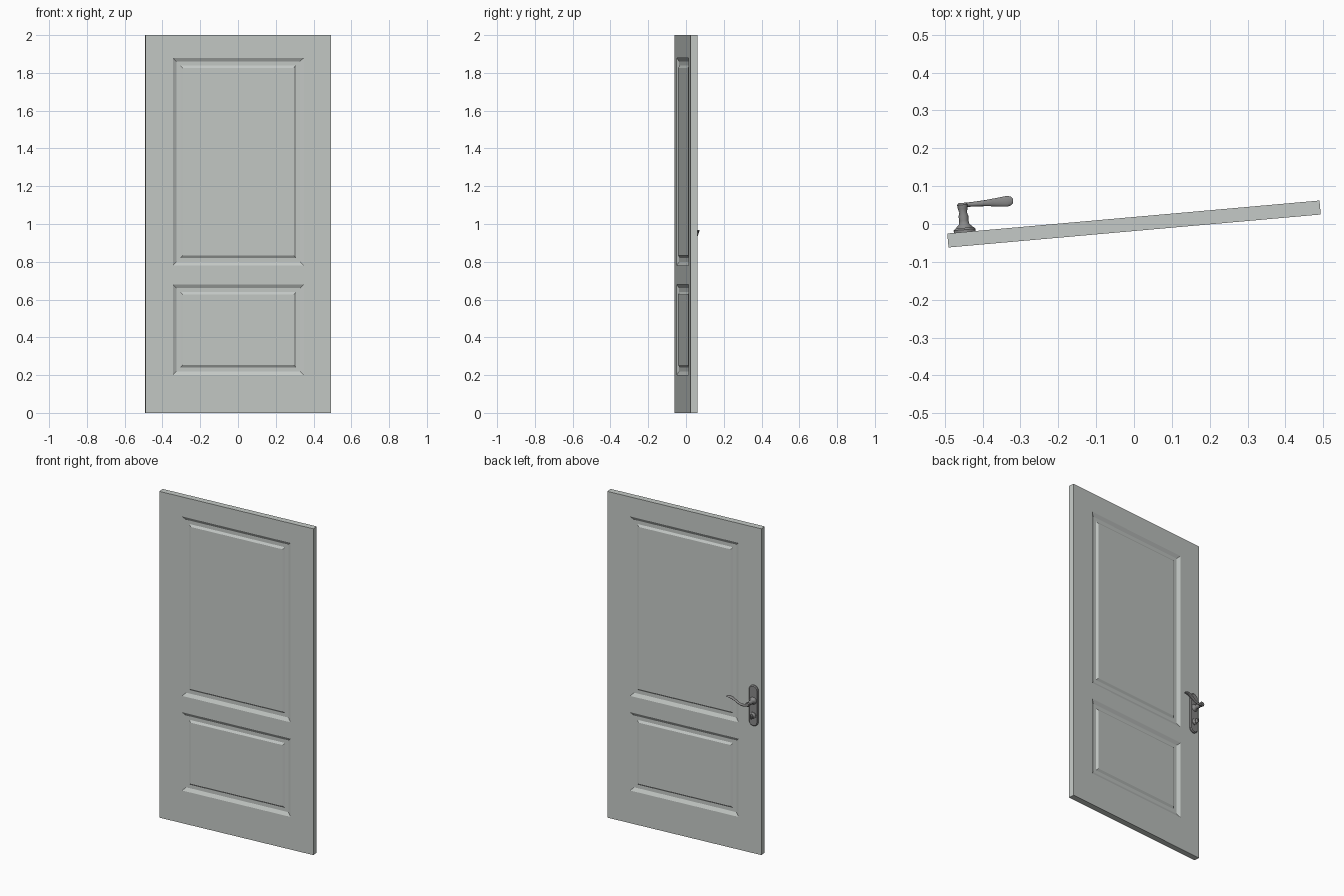
import bpy, bmesh, math
from mathutils import Matrix, Vector

if "Cube" in bpy.data.objects:
    bpy.data.objects.remove(bpy.data.objects["Cube"])

ANGLE = math.radians(5.06)          # door stands slightly ajar
W, T, H = 0.4935, 0.0185, 2.0       # half width, half thickness, height
HX = -0.447                         # handle axis in door space


def material(name, col):
    m = bpy.data.materials.new(name)
    m.diffuse_color = (*col, 1)
    m.use_nodes = True
    m.node_tree.nodes["Principled BSDF"].inputs["Base Color"].default_value = m.diffuse_color
    return m


paint = material("pale grey paint", (0.56, 0.59, 0.57))
metal = material("dark grey metal", (0.25, 0.25, 0.25))


def finish(bm, name, mat, smooth=False):
    bmesh.ops.recalc_face_normals(bm, faces=bm.faces)
    bm.transform(Matrix.Rotation(ANGLE, 4, 'Z'))
    me = bpy.data.meshes.new(name)
    bm.to_mesh(me)
    bm.free()
    ob = bpy.data.objects.new(name, me)
    bpy.context.collection.objects.link(ob)
    me.materials.append(mat)
    if smooth:
        bpy.context.view_layer.objects.active = ob
        ob.select_set(True)
        bpy.ops.object.shade_smooth_by_angle(angle=math.radians(40))
        ob.select_set(False)
    return ob


def skin(bm, rings):
    """Join rings of points into a capped tube."""
    vs = [[bm.verts.new(p) for p in r] for r in rings]
    n = len(vs[0])
    for a, b in zip(vs, vs[1:]):
        for i in range(n):
            bm.faces.new((a[i], a[(i + 1) % n], b[(i + 1) % n], b[i]))
    bm.faces.new(vs[0])
    bm.faces.new(vs[-1])


def turned(name, z, profile, n=20):
    """Lathe (radius, distance from door) pairs about an axis pointing out of the back."""
    bm = bmesh.new()
    skin(bm, [[(HX + r * math.cos(2 * math.pi * i / n), T + d,
                z + r * math.sin(2 * math.pi * i / n)) for i in range(n)]
              for r, d in profile])
    finish(bm, name, metal, True)


# door leaf: grid of quads, extruded, with recessed mouldings on both sides
bm = bmesh.new()
xs = [-W, -0.348, 0.348, W]
zs = [0, 0.20, 0.68, 0.78, 1.88, H]
grid = [[bm.verts.new((x, -T, z)) for x in xs] for z in zs]
for j in range(5):
    for i in range(3):
        bm.faces.new((grid[j][i], grid[j][i + 1], grid[j + 1][i + 1], grid[j + 1][i]))
ext = bmesh.ops.extrude_face_region(bm, geom=bm.faces[:], use_keep_orig=True)
bmesh.ops.translate(bm, vec=(0, 2 * T, 0),
                    verts=[v for v in ext["geom"] if isinstance(v, bmesh.types.BMVert)])
bmesh.ops.recalc_face_normals(bm, faces=bm.faces)
panels = [f for f in bm.faces if abs(f.normal.y) > 0.9
          and abs(f.calc_center_median().x) < 0.1
          and (0.3 < f.calc_center_median().z < 0.6 or 1 < f.calc_center_median().z < 1.6)]
for width, depth in ((0.02, -0.011), (0.021, 0.0), (0.012, 0.008)):
    bmesh.ops.inset_individual(bm, faces=panels, thickness=width, depth=depth,
                               use_even_offset=True)
finish(bm, "door_leaf", paint)


# handle plate: rounded slab with a chamfered rim
def outline(r, d, zc=0.908, half=0.125, n=12):
    pts = []
    for s in (1, -1):
        for i in range(n + 1):
            a = math.pi * i / n + (0 if s > 0 else math.pi)
            pts.append((HX + r * math.cos(a), T + d,
                        zc + s * (half - 0.029) + r * math.sin(a)))
    return pts


bm = bmesh.new()
skin(bm, [outline(0.029, 0), outline(0.029, 0.006), outline(0.024, 0.011)])
finish(bm, "handle_plate", metal, True)

# spindle, flared at the plate and at the lever
turned("handle_spindle", 0.94, [(0.022, 0.009), (0.021, 0.014), (0.014, 0.02), (0.012, 0.03),
                                (0.013, 0.042), (0.010, 0.052), (0.013, 0.062),
                                (0.014, 0.072), (0.010, 0.077)])

# wavy lever: (x along door, height, half depth, half height)
lever = [(-0.013, 0.940, 0.004, 0.006), (-0.004, 0.938, 0.005, 0.008),
         (0.02, 0.931, 0.006, 0.008), (0.04, 0.931, 0.007, 0.007), (0.06, 0.938, 0.008, 0.006),
         (0.08, 0.950, 0.010, 0.005), (0.10, 0.960, 0.012, 0.005), (0.118, 0.964, 0.014, 0.004),
         (0.128, 0.964, 0.012, 0.004), (0.134, 0.963, 0.006, 0.003)]
bm = bmesh.new()
skin(bm, [[(HX + x, T + 0.071 + hd * math.cos(a), z + hh * math.sin(a))
           for a in (2 * math.pi * k / 12 for k in range(12))] for x, z, hd, hh in lever])
finish(bm, "handle_lever", metal, True)

# lock turn below the lever: round collar and flat thumb piece
turned("lock_collar", 0.85, [(0.020, 0.009), (0.019, 0.014), (0.012, 0.018), (0.008, 0.024)])
bm = bmesh.new()
skin(bm, [[(HX + r * math.cos(a), T + 0.028 + s * 0.012, 0.85 + q * math.sin(a))
           for a in (2 * math.pi * k / 12 for k in range(12))]
          for s, r, q in ((-1, 0.005, 0.007), (-0.3, 0.006, 0.014),
                          (0.5, 0.006, 0.016), (1, 0.004, 0.012))])
finish(bm, "lock_thumb_turn", metal, True)
